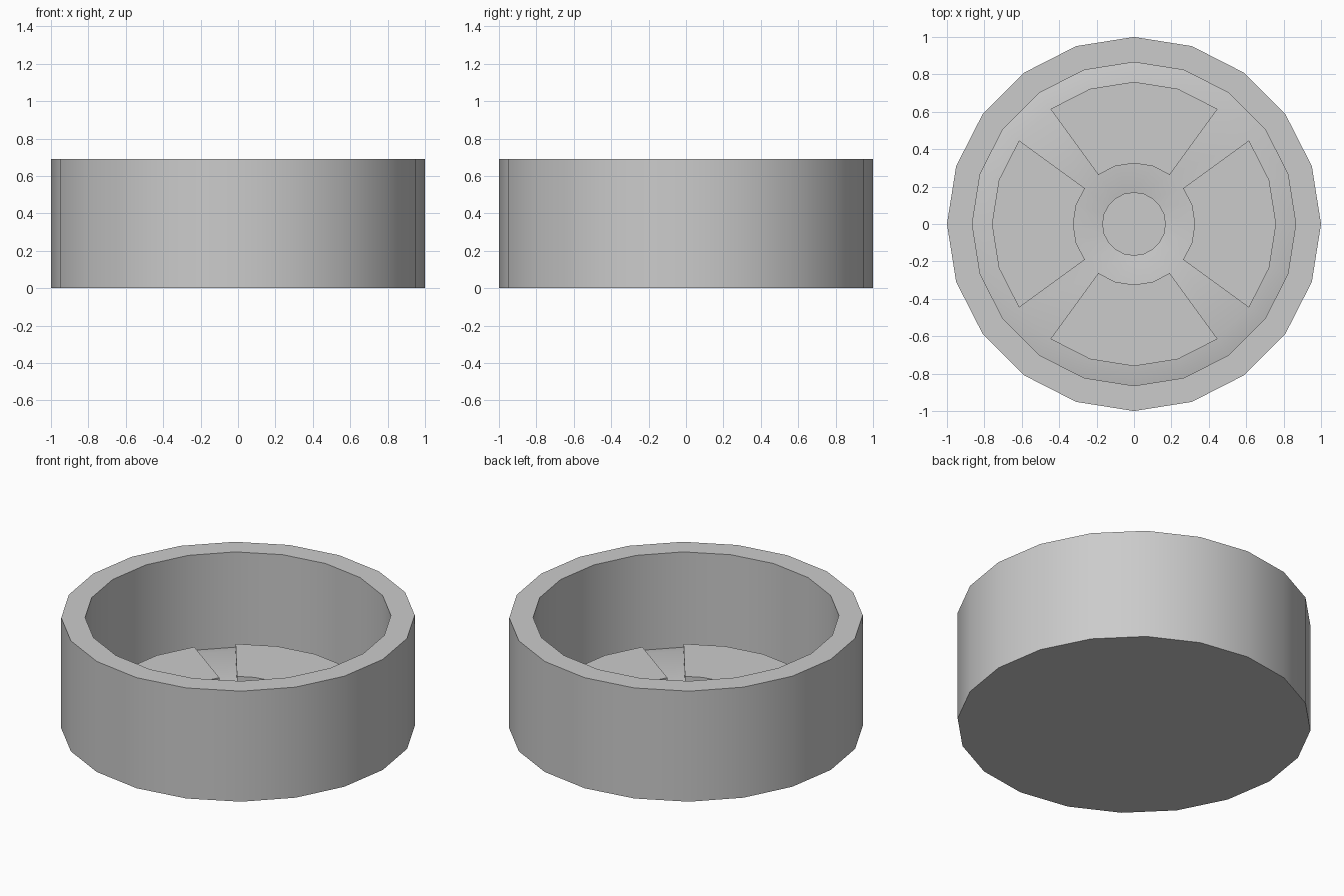
import bpy, bmesh
from math import cos, sin, radians

if "Cube" in bpy.data.objects:
    bpy.data.objects.remove(bpy.data.objects["Cube"])

SIDES = 20
STEP = 360 / SIDES


def polar(r, deg, z):
    return (r * cos(radians(deg)), r * sin(radians(deg)), z)


def finish(name, bm):
    bmesh.ops.recalc_face_normals(bm, faces=bm.faces)
    mesh = bpy.data.meshes.new(name)
    bm.to_mesh(mesh)
    bm.free()
    ob = bpy.data.objects.new(name, mesh)
    bpy.context.collection.objects.link(ob)
    bpy.ops.object.select_all(action='DESELECT')
    ob.select_set(True)
    bpy.context.view_layer.objects.active = ob
    bpy.ops.object.shade_smooth_by_angle(angle=radians(30))
    return ob


def lathe(name, profile):
    """Turn (radius, z) points about z and cap both ends."""
    bm = bmesh.new()
    rings = [[bm.verts.new(polar(r, i * STEP, z)) for i in range(SIDES)]
             for r, z in profile]
    for a, b in zip(rings, rings[1:]):
        for i in range(SIDES):
            j = (i + 1) % SIDES
            bm.faces.new((a[i], a[j], b[j], b[i]))
    bm.faces.new(rings[0])
    bm.faces.new(rings[-1])
    return finish(name, bm)


def raised_pad(name, centre, z0, z1):
    """Ring segment four facets wide, standing on the floor."""
    angles = [centre + k * STEP for k in range(-2, 3)]
    outline = [(0.76, a) for a in angles] + [(0.325, a) for a in reversed(angles)]
    bm = bmesh.new()
    base = bm.faces.new([bm.verts.new(polar(r, a, z0)) for r, a in outline])
    top = bmesh.ops.extrude_face_region(bm, geom=[base], use_keep_orig=True)
    for v in top['geom']:
        if isinstance(v, bmesh.types.BMVert):
            v.co.z = z1
    return finish(name, bm)


# Round drum: wall, gently crowned floor and central hub
lathe("drum", [(1, 0), (1, 0.69), (0.865, 0.69), (0.865, 0.095),
               (0.76, 0.12), (0.325, 0.12), (0.17, 0.095), (0.17, 0.165)])

# Four flat pads on the floor
for n in range(4):
    raised_pad(f"floor_pad_{n + 1}", n * 90, 0.115, 0.165)
